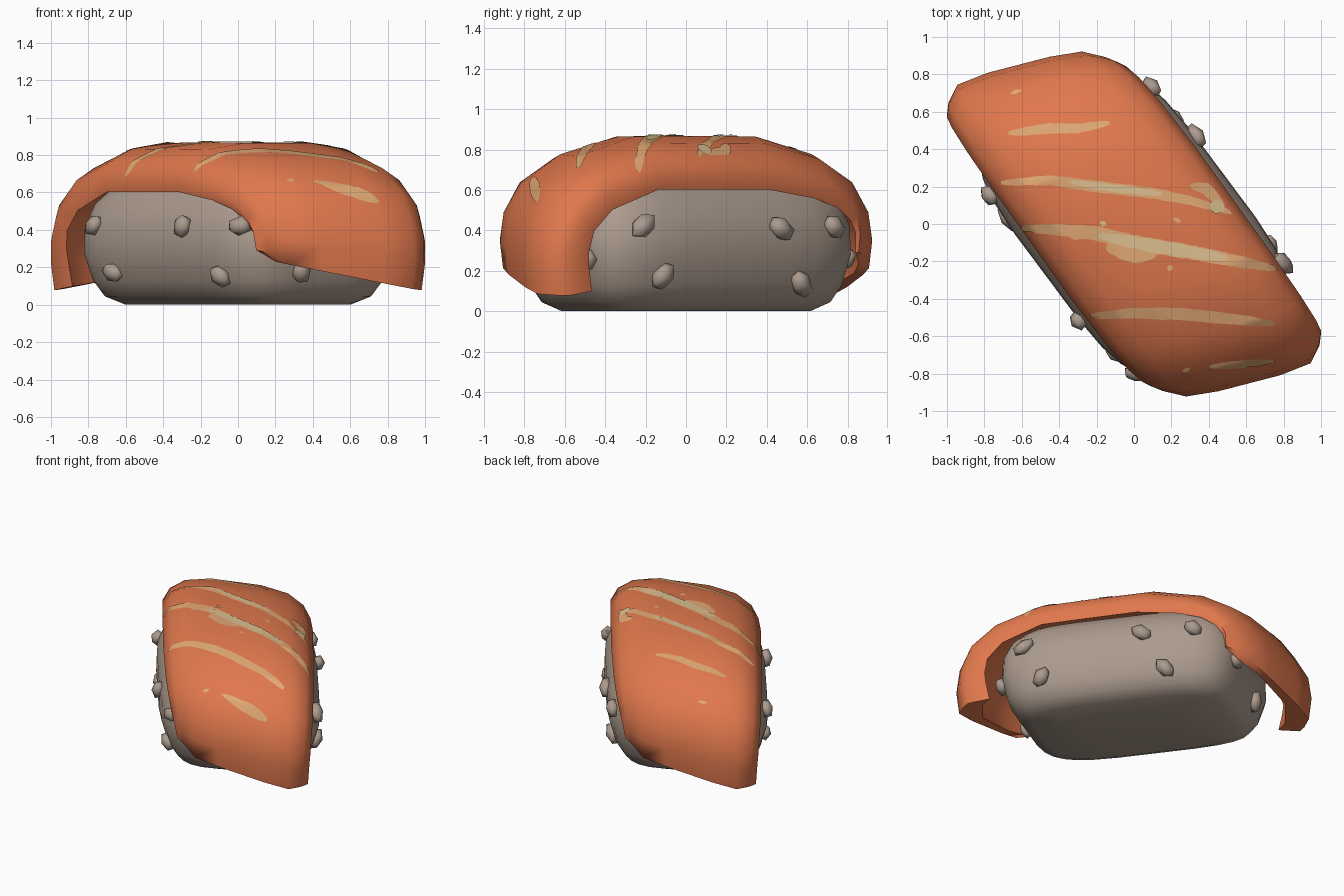
import bpy, bmesh, math, random
from mathutils import Vector, Matrix
from mathutils.bvhtree import BVHTree

if "Cube" in bpy.data.objects:
    bpy.data.objects.remove(bpy.data.objects["Cube"])

random.seed(4)
TURN = Matrix.Rotation(math.radians(-53.3), 4, 'Z')   # piece lies diagonally


def material(name, rgb):
    m = bpy.data.materials.new(name)
    lin = [((c / 255 + 0.055) / 1.055) ** 2.4 for c in rgb]
    m.diffuse_color = (*lin, 1)
    m.use_nodes = True
    m.node_tree.nodes["Principled BSDF"].inputs["Base Color"].default_value = m.diffuse_color
    return m


SALMON = material("salmon orange", (224, 120, 77))
RICE = material("rice grey", (172, 155, 142))
FAT = material("fat stripe tan", (224, 168, 116))
CORE = material("fat stripe pale", (218, 190, 143))


def finish(bm, name, mat, angle=55):
    me = bpy.data.meshes.new(name)
    bm.to_mesh(me)
    ob = bpy.data.objects.new(name, me)
    bpy.context.collection.objects.link(ob)
    me.materials.append(mat)
    bpy.ops.object.select_all(action='DESELECT')
    ob.select_set(True)
    bpy.context.view_layer.objects.active = ob
    bpy.ops.object.shade_smooth_by_angle(angle=math.radians(angle))
    return ob


def loft(rings):
    """Closed skin through equal rings of points, capped at both ends."""
    bm = bmesh.new()
    vs = [[bm.verts.new(p) for p in r] for r in rings]
    n = len(vs[0])
    for a, b in zip(vs, vs[1:]):
        for i in range(n):
            j = (i + 1) % n
            bm.faces.new((a[i], a[j], b[j], b[i]))
    bm.faces.new(vs[0])
    bm.faces.new(vs[-1])
    bmesh.ops.triangulate(bm, faces=bm.faces[:])
    bmesh.ops.recalc_face_normals(bm, faces=bm.faces[:])
    bmesh.ops.transform(bm, matrix=TURN, verts=bm.verts[:])
    return bm


# Rice block: stacked rounded rectangles (height, inset)
def rice_ring(z, inset, n=4.3, sides=28):
    pts = []
    for i in range(sides):
        a = 2 * math.pi * (i + 0.5) / sides
        c, s = math.cos(a), math.sin(a)
        v = (0.545 - inset) * math.copysign(abs(s) ** (2 / n), s)
        pts.append(((0.825 - inset) * math.copysign(abs(c) ** (2 / n), c) + .12 * v, v, z))
    return pts


rice_bm = loft([rice_ring(*l) for l in (
    (0, .18), (.045, .09), (.13, .04), (.28, 0), (.42, .005), (.54, .05), (.62, .12), (.67, .25))])
rice_tree = BVHTree.FromBMesh(rice_bm)
finish(rice_bm, "rice_block", RICE)

# Loose grains pressed into the rice sides (along, across, height)
grains = bmesh.new()
for u, v, z in ((-.6, -.6, .44), (.24, -.6, .42), (.7, -.55, .43), (-.43, -.6, .15),
                (.52, -.6, .12), (.85, -.17, .16), (.85, .31, .25), (.66, .58, .43),
                (-.18, .6, .41), (-.55, .6, .42), (.53, .6, .15), (-.34, .6, .11),
                (-.85, .3, .24), (-.85, -.12, .15)):
    p, nor, _, _ = rice_tree.find_nearest(TURN @ Vector((u, v, z)))
    rot = nor.to_track_quat('Z', 'Y').to_matrix().to_4x4()
    spin = Matrix.Rotation(random.uniform(0, math.pi), 4, 'Z')
    size = Matrix.Diagonal((random.uniform(.068, .088), .056, .045, 1))
    bmesh.ops.create_icosphere(grains, subdivisions=1, radius=1,
                               matrix=Matrix.Translation(p + nor * .01) @ rot @ spin @ size)
finish(grains, "rice_grains", RICE, 60)

# Salmon slice: cross-section swept along a drooping path, sheared to slanted ends
HALF = [(0, .868), (.37, .865), (.72, .772), (.93, .635), (1.035, .46), (1.06, .3), (1.04, .15)]
PATH = [(-x, z) for x, z in HALF[:0:-1]] + HALF
MID = [(.17, 0), (.36, -.035), (.47, -.10), (.52, -.19), (.505, -.265), (.42, -.22), (.2, -.18)]
END = [(.17, 0), (.34, -.02), (.43, -.11), (.475, -.17), (.46, -.19), (.38, -.13), (.17, -.08)]
rings = []
for i, (t, z) in enumerate(PATH):
    a, b = PATH[max(i - 1, 0)], PATH[min(i + 1, len(PATH) - 1)]
    nx, nz = Vector((a[1] - b[1], b[0] - a[0])).normalized()
    far = (.868 - z) / .718
    half = [Vector(m).lerp(Vector(e), far) for m, e in zip(MID, END)]
    ring = []
    for k, (v, d) in enumerate([tuple(p) for p in half] + [(-p[0], p[1]) for p in reversed(half)]):
        lift = 0
        if v * t < 0:                       # blunt corner of each end is drawn in
            v, d = v * (1 - .10 * far), d * (1 - .3 * far)
            if abs(v) > .36:
                lift = .04 * far ** 3
        elif k in (4, 5, 8, 9):             # sharp corner folds back onto the rice
            d *= 1 + .65 * far
        sag = -.2 * v * math.copysign(far, t)
        ring.append((t + nx * d + .42 * v, v, z + nz * d + sag + lift))
    rings.append(ring)
slice_bm = loft(rings)
wide = max(abs(v.co.x) for v in slice_bm.verts)
deep = max(abs(v.co.y) for v in slice_bm.verts)
bmesh.ops.scale(slice_bm, vec=(1 / wide, .922 / deep, 1), verts=slice_bm.verts[:])
slice_tree = BVHTree.FromBMesh(slice_bm)
finish(slice_bm, "salmon_slice", SALMON, 60)


# Fat stripes: thin ribbons dropped onto the slice
def ribbon(bm, pts, width, lift):
    pts = [Vector(p) for p in pts]
    line = []
    for a, b in zip(pts, pts[1:]):
        k = max(2, int((b - a).length / .02))
        line += [a.lerp(b, i / k) for i in range(k)]
    line.append(pts[-1])
    rows = []
    for i, p in enumerate(line):
        d = (line[min(i + 2, len(line) - 1)] - line[max(i - 2, 0)]).normalized()
        side = Vector((-d.y, d.x))
        f = i / (len(line) - 1)
        w = width * (.25 + .75 * max(0, math.sin(math.pi * f)) ** .5) * random.uniform(.93, 1.07) / 2
        row = []
        for s in (-1, -.5, 0, .5, 1):
            q = p + side * w * s
            hit, nor, _, _ = slice_tree.ray_cast(Vector((q.x, q.y, 2)), Vector((0, 0, -1)))
            row.append(bm.verts.new(hit + nor * lift) if hit else None)
        rows.append(row)
    for a, b in zip(rows, rows[1:]):
        for j in range(4):
            quad = (a[j], b[j], b[j + 1], a[j + 1])
            if all(quad):
                f = bm.faces.new(quad)
                f.normal_update()
                if f.normal.z < 0:
                    f.normal_flip()


stripes = bmesh.new()
for pts, w in (
        ([(-.67, .485), (-.45, .51), (-.3, .51), (-.13, .54)], .055),
        ([(-.66, .695), (-.6, .715)], .02),
        ([(-.71, .22), (-.45, .235), (-.2, .2), (.1, .165), (.3, .125), (.52, .06)], .06),
        ([(.3, .205), (.38, .19), (.43, .14), (.48, .08)], .06),
        ([(-.6, -.02), (-.4, -.03), (-.2, -.05), (0, -.1), (.3, -.15), (.5, -.19), (.76, -.24)], .08),
        ([(-.15, -.12), (0, -.17), (.12, -.16)], .08),
        ([(-.35, -.06), (-.28, -.07)], .04),
        ([(-.23, -.49), (0, -.475), (.25, -.48), (.5, -.505), (.75, -.53)], .065),
        ([(.4, -.76), (.55, -.75), (.75, -.73)], .04),
        ([(.26, -.785), (.3, -.77)], .025),
        ([(.21, .03), (.25, .01)], .025),
        ([(.185, -.25), (.2, -.22)], .035)):
    ribbon(stripes, pts, w, .004)
finish(stripes, "fat_stripes", FAT, 80)

cores = bmesh.new()
for pts, w in (
        ([(-.34, .225), (-.1, .19), (.15, .16)], .04),
        ([(-.19, -.06), (-.05, -.09), (.12, -.12), (.3, -.15), (.5, -.185)], .07),
        ([(-.17, -.01), (-.16, .015)], .045),
        ([(.4, .1), (.48, .08)], .07)):
    ribbon(cores, pts, w, .008)
finish(cores, "fat_stripe_cores", CORE, 80)
